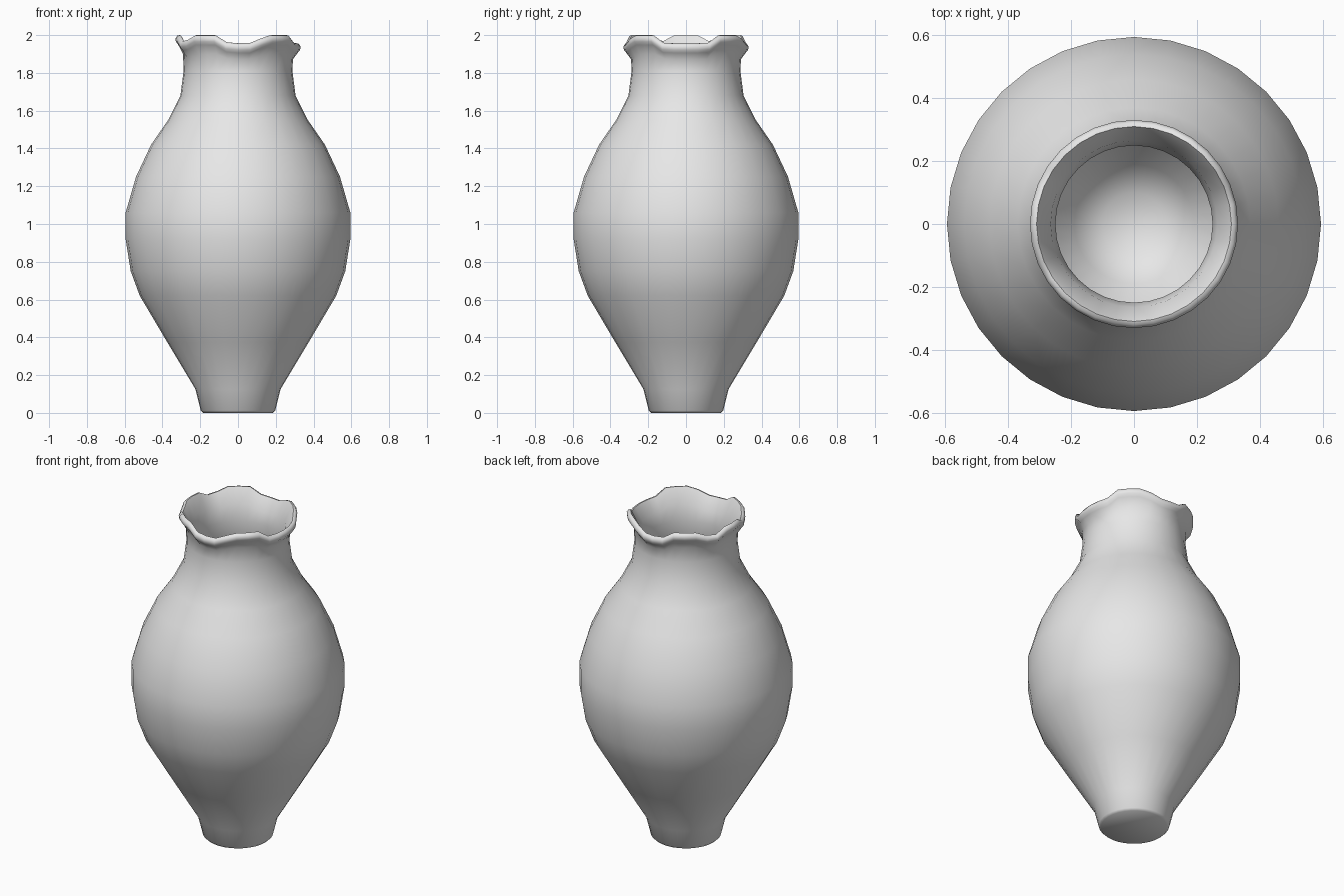
import bpy
import bmesh
import math

cube = bpy.data.objects.get("Cube")
if cube:
    bpy.data.objects.remove(cube, do_unlink=True)

SIDES = 32

# Grey clay
clay = bpy.data.materials.new("grey clay")
clay.use_nodes = True
clay.diffuse_color = (0.8, 0.8, 0.8, 1)
clay.node_tree.nodes["Principled BSDF"].inputs["Base Color"].default_value = (0.8, 0.8, 0.8, 1)

# Cross-section from the foot, up the outside, over the rolled lip, down the inside
OUTER = [(0.185, 0), (0.197, 0.012), (0.225, 0.125), (0.375, 0.375), (0.52, 0.62),
         (0.568, 0.75), (0.595, 0.92), (0.595, 1.06), (0.54, 1.25), (0.46, 1.42),
         (0.37, 1.55), (0.305, 1.68), (0.288, 1.81), (0.291, 1.9)]
LIP = [(0.316, 1.948), (0.329, 1.965), (0.331, 1.983), (0.322, 1.997),
       (0.31, 2.0), (0.302, 1.988)]
INNER = [(0.265, 1.91), (0.25, 1.81), (0.265, 1.68), (0.33, 1.53), (0.42, 1.4),
         (0.5, 1.23), (0.555, 1.05), (0.555, 0.93), (0.53, 0.77), (0.48, 0.64),
         (0.34, 0.4), (0.19, 0.15), (0.1, 0.07)]
PROFILE = OUTER + LIP + INNER

# Raised crests of the wavy lip, in degrees around the mouth
CRESTS = (47, 125, 180, 235, 313)


def lip_drop(angle):
    """How far the lip sinks at this angle: none on a crest, most between crests."""
    gap = min(abs((math.degrees(angle) - c + 180) % 360 - 180) for c in CRESTS)
    t = min(max((gap - 16) / 10, 0), 1)
    return 0.043 * t * t * (3 - 2 * t)


def drop_weight(z):
    """Only the part above the neck follows the waves."""
    return min(max((z - 1.81) / 0.14, 0), 1)


# Turn the section around the vertical axis
bm = bmesh.new()
rings = []
for r, z in PROFILE:
    ring = []
    for i in range(SIDES):
        a = math.tau * i / SIDES
        height = z - lip_drop(a) * drop_weight(z)
        ring.append(bm.verts.new((r * math.cos(a), r * math.sin(a), height)))
    rings.append(ring)

for low, high in zip(rings, rings[1:]):
    for i in range(SIDES):
        j = (i + 1) % SIDES
        bm.faces.new((low[i], low[j], high[j], high[i]))

# Underside of the foot and the floor inside
bm.faces.new(rings[0][::-1])
bm.faces.new(rings[-1])
bmesh.ops.recalc_face_normals(bm, faces=bm.faces)

mesh = bpy.data.meshes.new("vase")
bm.to_mesh(mesh)
bm.free()
mesh.materials.append(clay)
vase = bpy.data.objects.new("vase", mesh)
bpy.context.collection.objects.link(vase)

# Smooth all over, sharp at the foot
bpy.ops.object.select_all(action="DESELECT")
vase.select_set(True)
bpy.context.view_layer.objects.active = vase
bpy.ops.object.shade_smooth_by_angle(angle=math.radians(50))
